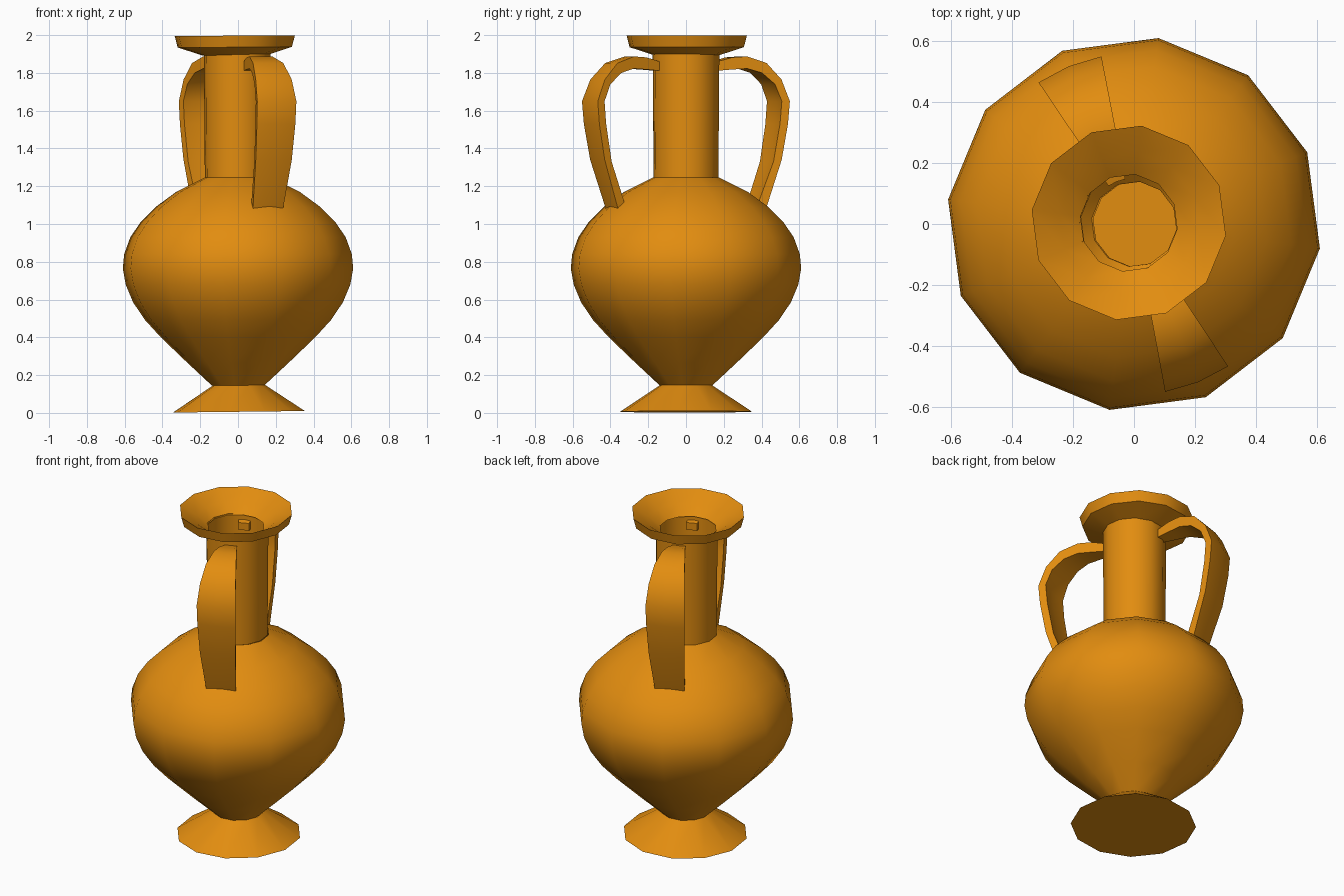
import bpy, bmesh, math

if "Cube" in bpy.data.objects:
    bpy.data.objects.remove(bpy.data.objects["Cube"])

SIDES = 12
TURN = math.radians(-7.5)

clay = bpy.data.materials.new("orange clay")
clay.diffuse_color = (0.76, 0.265, 0.005, 1.0)
clay.use_nodes = True
clay.node_tree.nodes["Principled BSDF"].inputs["Base Color"].default_value = clay.diffuse_color


def finish(name, bm):
    mesh = bpy.data.meshes.new(name)
    bm.to_mesh(mesh)
    bm.free()
    mesh.materials.append(clay)
    ob = bpy.data.objects.new(name, mesh)
    bpy.context.collection.objects.link(ob)
    bpy.ops.object.select_all(action='DESELECT')
    ob.select_set(True)
    bpy.context.view_layer.objects.active = ob
    bpy.ops.object.shade_smooth_by_angle(angle=math.radians(40))
    return ob


def lathe(name, profile, centre=(0, 0), tilt=0.0, floor=False):
    """Twelve-sided turned part; profile is (radius, z), listed upward on the outside."""
    bm = bmesh.new()
    rings = []
    for r, z in profile:
        ring = []
        for i in range(SIDES):
            a = TURN + math.tau * i / SIDES
            x, y = r * math.cos(a), r * math.sin(a)
            ring.append(bm.verts.new((x + centre[0], y + centre[1], z + tilt * x)))
        rings.append(ring)
    for lo, hi in zip(rings, rings[1:]):
        for i in range(SIDES):
            j = (i + 1) % SIDES
            bm.faces.new((lo[i], lo[j], hi[j], hi[i]))
    if floor:
        mid = bm.verts.new((centre[0], centre[1], profile[0][1]))
        for i in range(SIDES):
            bm.faces.new((rings[0][(i + 1) % SIDES], rings[0][i], mid))
    return finish(name, bm)


# Flared foot with closed underside
lathe("foot", [(0.352, 0.006), (0.14, 0.146)], (0.005, 0), 0.012, floor=True)

# Round belly
lathe("belly", [(0.14, 0.145), (0.27, 0.265), (0.412, 0.40), (0.495, 0.49),
                (0.56, 0.585), (0.60, 0.68), (0.615, 0.765), (0.608, 0.84),
                (0.575, 0.93), (0.52, 1.01), (0.44, 1.09), (0.33, 1.17),
                (0.175, 1.247)])

# Straight neck
lathe("neck", [(0.173, 1.245), (0.178, 1.90)], (-0.004, 0))

# Flaring lip with inner funnel, slightly off centre
lathe("lip", [(0.172, 1.893), (0.305, 1.936), (0.321, 1.997),
              (0.23, 1.945), (0.16, 1.895)], (-0.017, 0.004), 0.006)

# Handle outline as (radius, z): outer run from neck to belly, then inner run back
OUTER = [(0.15, 1.855), (0.25, 1.882), (0.33, 1.887), (0.435, 1.852), (0.515, 1.765),
         (0.56, 1.65), (0.55, 1.53), (0.516, 1.34), (0.43, 1.075)]
INNER = [(0.15, 1.81), (0.25, 1.818), (0.33, 1.823), (0.41, 1.80), (0.48, 1.74),
         (0.517, 1.65), (0.507, 1.53), (0.472, 1.33), (0.38, 1.085)]


def handle(name, middle):
    """Strap that widens with distance from the axis, spun in two steps."""
    bm = bmesh.new()
    cuts = []
    for step in (-11.5, 0, 11.5):
        a = math.radians(middle + step)
        cuts.append([[bm.verts.new((r * math.cos(a), r * math.sin(a), z))
                      for r, z in run] for run in (OUTER, INNER)])
    n = len(OUTER)
    for (o1, i1), (o2, i2) in zip(cuts, cuts[1:]):
        for k in range(n - 1):
            bm.faces.new((o1[k], o1[k + 1], o2[k + 1], o2[k]))
            bm.faces.new((i1[k + 1], i1[k], i2[k], i2[k + 1]))
        for k in (0, n - 1):
            bm.faces.new((o1[k], o2[k], i2[k], i1[k]))
    for o, i in (cuts[0], cuts[-1]):
        for k in range(n - 1):
            bm.faces.new((o[k], o[k + 1], i[k + 1], i[k]))
    bmesh.ops.recalc_face_normals(bm, faces=bm.faces)
    return finish(name, bm)


# Two opposite handles
handle("front_handle", -68.0)
handle("back_handle", 112.5)
